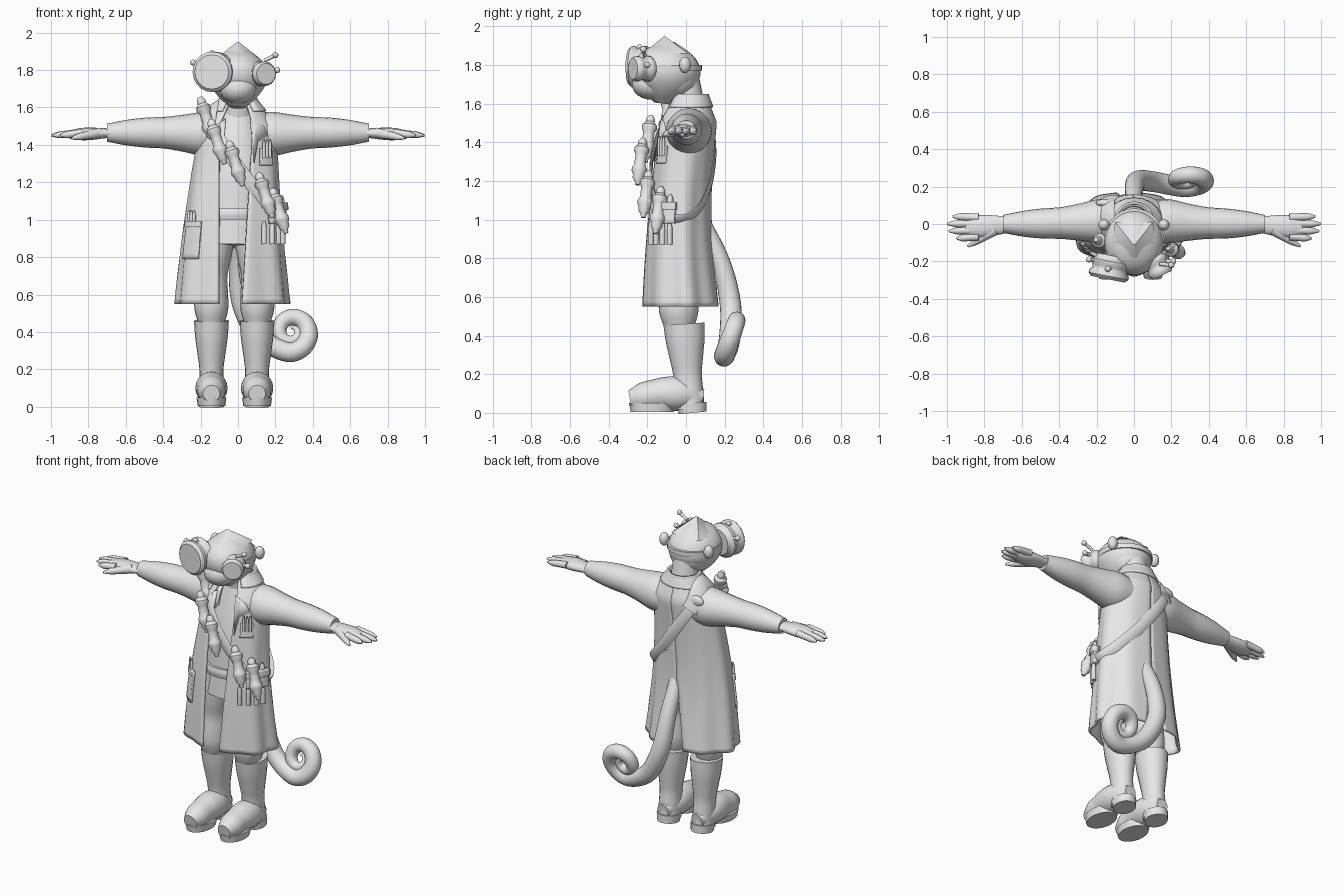
import bpy, bmesh, math
from math import sin, cos, pi, tau
from mathutils import Vector

old = bpy.data.objects.get("Cube")
if old:
    bpy.data.objects.remove(old)

GREY = (.8, .8, .8, 1)
clay = bpy.data.materials.new("clay grey")
clay.use_nodes = True
clay.diffuse_color = GREY
clay.node_tree.nodes["Principled BSDF"].inputs["Base Color"].default_value = GREY

HEM, SHOULDER, NECK, ARM = .55, 1.5, 1.64, 1.465
ACROSS, DEPTH = Vector((1, 0, 0)), Vector((0, 1, 0))
parts = []


def finish(name, bm):
    bmesh.ops.recalc_face_normals(bm, faces=bm.faces)
    mesh = bpy.data.meshes.new(name)
    bm.to_mesh(mesh)
    bm.free()
    mesh.materials.append(clay)
    part = bpy.data.objects.new(name, mesh)
    bpy.context.collection.objects.link(part)
    parts.append(part)
    return part


def skin(name, rows, closed):
    bm = bmesh.new()
    grid = [[bm.verts.new(point) for point in row] for row in rows]
    count = len(rows[0])
    for low, high in zip(grid, grid[1:]):
        for j in range(count if closed else count - 1):
            k = (j + 1) % count
            bm.faces.new((low[j], low[k], high[k], high[j]))
    if closed:
        bm.faces.new(grid[0])
        bm.faces.new(grid[-1])
    return finish(name, bm)


def cloth(name, rows, thickness):
    part = skin(name, rows, closed=False)
    solid = part.modifiers.new("thickness", 'SOLIDIFY')
    solid.thickness, solid.offset = thickness, 0


def sample(ctrl, t):
    """Smooth curve through evenly spaced control values."""
    f = t * (len(ctrl) - 1)
    i = min(int(f), len(ctrl) - 2)
    u = f - i
    b, c = ctrl[i], ctrl[i + 1]
    a = ctrl[i - 1] if i else 2 * b - c
    d = ctrl[i + 2] if i + 2 < len(ctrl) else 2 * c - b
    return b + u / 2 * (c - a + u * (2 * a - 5 * b + 4 * c - d + u * (3 * (b - c) + d - a)))


def tube(name, path, radii, flat=1, ref=ACROSS, sides=20, steps=24, size=1):
    """Sweep an ellipse along a path; flat is the ratio of its second radius."""
    ctrl = [Vector(point) for point in path]
    spine = [sample(ctrl, i / steps) for i in range(steps + 1)]
    rows = []
    for i, centre in enumerate(spine):
        along = (spine[min(i + 1, steps)] - spine[max(i - 1, 0)]).normalized()
        u = (ref - along * along.dot(ref)).normalized()
        v = along.cross(u) * flat
        r = size * max(sample(radii, i / steps), .003)
        turns = [tau * j / sides for j in range(sides)]
        rows.append([centre + r * (u * cos(a) + v * sin(a)) for a in turns])
    skin(name, rows, closed=True)


def turned(name, start, end, radii, size=1, ref=ACROSS):
    """Straight turned part with crisp steps."""
    tube(name, (start, end), radii, ref=ref, steps=len(radii) - 1, size=size)


def ball(name, centre, radii):
    bm = bmesh.new()
    bmesh.ops.create_uvsphere(bm, u_segments=20, v_segments=12, radius=1)
    bmesh.ops.scale(bm, vec=radii, verts=bm.verts)
    bmesh.ops.translate(bm, vec=centre, verts=bm.verts)
    finish(name, bm)


def mix(a, b, t):
    return a + (b - a) * min(max(t, 0), 1)


def coat_size(z):
    t = (z - HEM) / (SHOULDER - HEM)
    s = (z - SHOULDER) / (NECK - SHOULDER)
    waist = sin(pi * mix(0, 1, t))
    width = mix(mix(.295, .2, t), .085, s)
    depth = mix(mix(.195, .148, t), .08, s) - .012 * waist
    middle = mix(-.025, .005, t) + mix(0, .015, s) - .024 * waist
    return t, s, Vector((mix(-.03, 0, t) - .01 * waist, middle, z)), width, depth


def on_coat(angle, z, lift=0.0):
    """Point on the coat; angle zero is the front, positive towards the left."""
    t, s, centre, width, depth = coat_size(z)
    return centre + Vector(((width + lift) * sin(angle), -(depth + lift) * cos(angle), 0))


def coat_angle(x, z):
    t, s, centre, width, depth = coat_size(z)
    return math.asin((x - centre.x) / width)


def patch(name, a, b, low, high, thickness):
    rows = []
    for i in range(9):
        z = mix(low, high, i / 8)
        rows.append([on_coat(mix(a, b, j / 16), z, thickness / 2 + .006) for j in range(17)])
    cloth(name, rows, thickness)


def coat_half(name, side):
    rows = []
    for i in range(41):
        z = mix(HEM, NECK, i / 40)
        t, s, centre, width, depth = coat_size(z)
        edge = mix(mix(.02, .08, t) if side > 0 else -.1, side * .04, s)
        start = side * coat_angle(edge, z)
        end = pi - max(0, .22 - t / 2)
        row = []
        for j in range(31):
            a = mix(start, end, j / 30)
            fold = .014 * max(0, 1 - t) * sin(8 * a) * sin(a)
            row.append(on_coat(side * a, z, fold))
        rows.append(row)
    cloth(name, rows, .014)


for side, word in ((1, "left_"), (-1, "right_")):
    coat_half(word + "coat", side)

    # Sleeve and hand
    def arm(x, y=0, drop=0):
        return Vector((side * x, y, ARM - drop))

    tube(word + "sleeve", (arm(.08, .02, .01), arm(.39, .005), arm(.7)),
         (.11, .118, .1, .085, .08, .068, .048), ref=DEPTH)
    tube(word + "palm", (arm(.64), arm(.9, -.02, .01)), (.045, .048, .058, .06, .04), flat=.55, ref=DEPTH)
    for i, tip in enumerate((.97, 1, .99, .95)):
        y = .035 - .034 * i
        tube(word + "finger", (arm(.83, y), arm(tip, y * 1.15, .015)), (.022, .021, .02, .018, .006),
             ref=DEPTH, sides=10)
    tube(word + "thumb", (arm(.74, -.03), arm(.89, -.12, .03)), (.028, .026, .022, .018, .006),
         ref=DEPTH, sides=10)

    # Trouser leg
    x = side * .122 - .02
    tube(word + "trouser", ((x + side * -.02, -.03, 1), (x, -.04, .7), (x, -.035, .43)),
         (.11, .11, .1, .085, .09, .09, .065), flat=1.12)

    # Boot
    tube(word + "boot_shaft", ((x, -.01, .46), (x, .02, .02)), (.093, .087, .075, .064, .066, .066), flat=1.15)
    tube(word + "boot_foot", ((x, .09, .08), (x, -.1, .1), (x, -.29, .07)),
         (.04, .068, .085, .085, .077, .072, .045), flat=1.02)
    tube(word + "sole", ((x, -.175, .005), (x, -.175, .05)), (.074, .08), flat=1.5)
    tube(word + "heel", ((x, .035, 0), (x, .03, .05)), (.066, .07), flat=1.1)

    # Ear and lapel
    ball(word + "ear", (side * .16, -.005, 1.8), (.03, .03, .042))
    bm = bmesh.new()
    outline = ((.06, 1.54), (.13, 1.5), (.15, 1.45), (.1, 1.42), (.08, 1.3))
    bm.faces.new([bm.verts.new(on_coat(coat_angle(side * px, pz), pz, .015)) for px, pz in outline])
    finish(word + "lapel", bm).modifiers.new("thickness", 'SOLIDIFY').thickness = .009

# Collar, shirt, belt and neck
patch("collar", .6, tau - .6, 1.58, 1.65, .014)
tube("shirt", ((-.02, -.04, .86), (0, .02, 1.63)), (.17, .17, .17, .13, .07), flat=.8)
tube("belt", ((-.02, -.04, 1), (-.02, -.04, 1.06)), (.17, .177, .17), flat=.8)
tube("neck", ((0, .02, 1.55), (0, -.01, 1.72)), (.085, .08))

# Head, muzzle and pointed crest
tube("head", ((0, -.12, 1.6), (0, -.08, 1.92)), (.04, .1, .14, .158, .15, .11, .02), flat=1.1, sides=28)
ball("muzzle", (0, -.18, 1.7), (.1, .1, .08))
ball("head_back", (0, -.05, 1.74), (.13, .12, .12))
bm = bmesh.new()
for s in (1, -1):
    for point in ((s * .12, -.1, 1.86), (s * .1, .01, 1.86), (s * .02, -.21, 1.87), (s * .005, -.11, 1.95)):
        bm.verts.new(point)
bmesh.ops.convex_hull(bm, input=bm.verts)
finish("crest", bm)

# Goggles with unequal lenses, strap and adjusting knobs
LENS = (.75, .8, 1, 1, .88, .88, 1, 1, .85)
turned("large_lens", (-.115, -.17, 1.79), (-.14, -.295, 1.79), LENS, size=.108)
turned("small_lens", (.095, -.16, 1.78), (.15, -.275, 1.78), LENS, size=.066)
turned("nose_bridge", (-.06, -.25, 1.78), (.09, -.24, 1.78), (.015, .015), ref=DEPTH)
tube("goggle_strap", ((0, -.09, 1.77), (0, -.09, 1.8)), (.161, .161), flat=1.08, sides=28)
for tip in ((.2, -.22, 1.88), (.21, -.2, 1.8), (-.24, -.19, 1.84), (-.14, -.24, 1.89)):
    root = Vector(tip).lerp((0, -.2, 1.78), .3)
    turned("knob_stalk", root, tip, (.01, .01), ref=DEPTH)
    ball("knob", tip, (.016, .016, .016))


# Bandolier slanting from right shoulder to left hip, with vials
def bandolier(angle, lift):
    return on_coat(angle, 1.3 - .3 * sin(angle), lift)


SLANT = Vector((.5, 0, .5))
tube("bandolier", [bandolier(tau * i / 24, .012) for i in range(25)], (.035, .035), flat=.25, ref=SLANT,
     sides=8, steps=72)
tube("shoulder_pad", [bandolier(-.8 - i / 4, .018) for i in range(8)], (.03, .05, .055, .055, .05),
     flat=.3, ref=SLANT)
ball("pad_buckle", bandolier(-2.3, .02), (.055, .022, .035))
VIAL = (.3, .6, .6, 1, 1, .75, .75, .75, .75, 1, 1, .75, .75, .4, .3)
half = Vector((.038, -.015, -.12))
for angle, lift in ((-.9, .04), (-.4, .06), (0, .07), (.6, .06), (1, .045)):
    centre = bandolier(angle, lift)
    turned("vial", centre - half, centre + half, VIAL, size=.039)

# Hip pouch with bottles and hanging tools, then coat pockets with pens
def pens(name, a, b, count, bottom, top, radius, lift):
    for i in range(count):
        foot = on_coat(mix(a, b, i / (count - 1)), bottom, lift)
        turned(name, foot, foot + Vector((0, 0, top - bottom)), (1, 1, 1, 1, .5), size=radius)


patch("hip_pouch", .8, 1.45, .98, 1.09, .035)
patch("pouch_flap", .78, 1.47, 1.05, 1.09, .045)
pens("pouch_bottle", .9, 1.3, 3, 1.03, 1.13, .016, .02)
pens("hanging_tool", .65, 1.3, 4, .87, .99, .014, .015)
patch("coat_pocket", -1.2, -.7, .79, .99, .012)
patch("pocket_flap", -1.2, -.7, .96, .99, .02)
pens("pocket_pen", -1.1, -.9, 3, .95, 1.05, .009, .01)
patch("chest_pocket", .6, 1, 1.29, 1.38, .009)
pens("chest_pen", .7, .9, 3, 1.33, 1.43, .008, .015)

# Tail dropping from the coat slit and curling into a spiral
path = [(0, .08, 1), (0, .18, .78), (.02, .23, .56), (.11, .225, .38)]
for i in range(13):
    angle, r = mix(-1.9, 8, i / 12), mix(.11, .02, i / 12)
    rise = r * sin(angle)
    path.append((.285 + r * cos(angle), .235 + rise * .35, .4 + rise))
tube("tail", path, (.04, .055, .053, .05, .045, .038, .03, .02, .005), ref=DEPTH, steps=80)

bpy.ops.object.select_all(action='DESELECT')
for part in parts:
    part.select_set(True)
bpy.context.view_layer.objects.active = parts[0]
bpy.ops.object.shade_smooth_by_angle(angle=math.radians(40))
